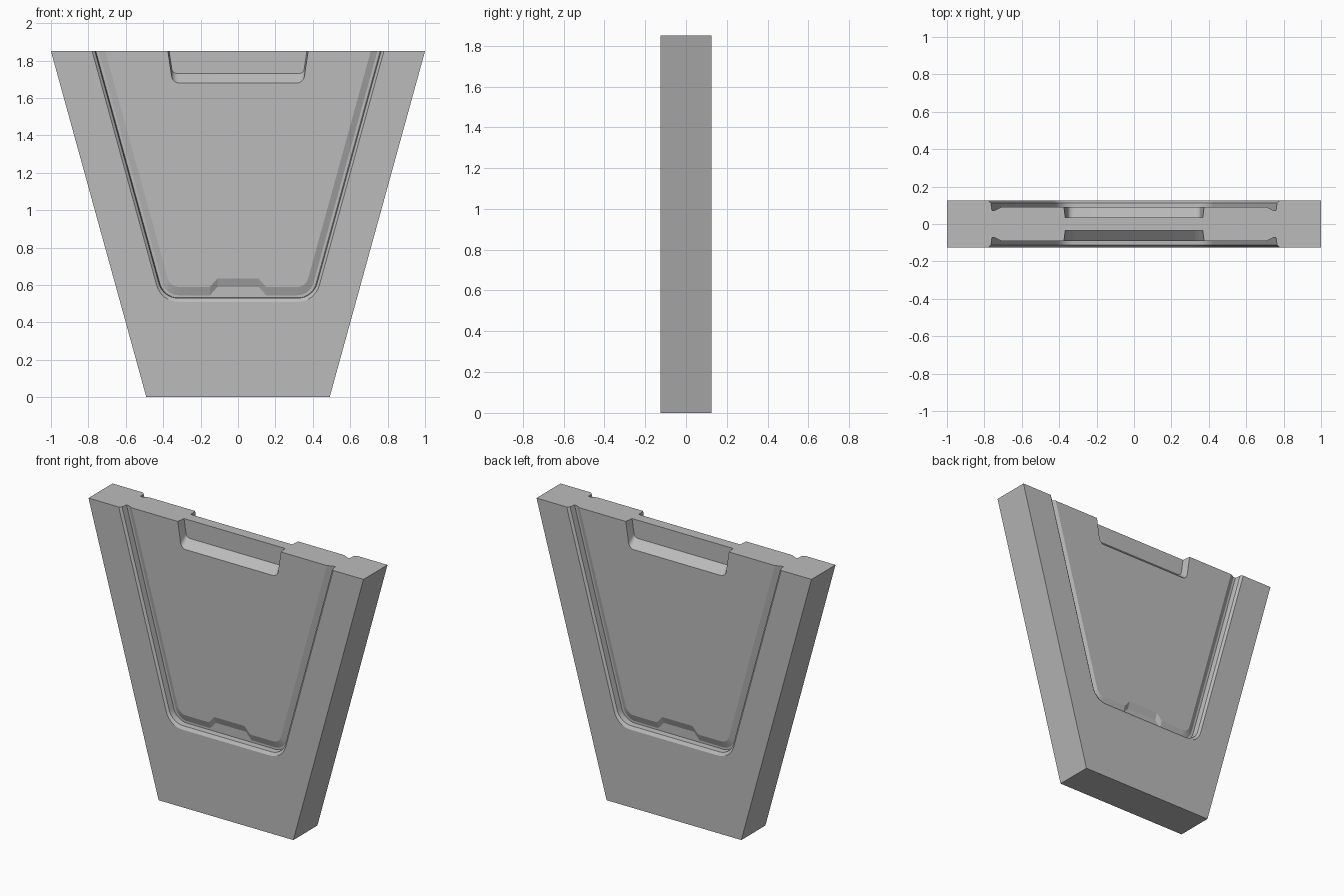
import bpy, bmesh, math

cube = bpy.data.objects.get("Cube")
if cube:
    bpy.data.objects.remove(cube)

HEIGHT = 1.85
DEPTH = 0.125
SLOPE = (1.0 - 0.49) / HEIGHT

grey = bpy.data.materials.new("plain grey")
grey.use_nodes = True
colour = (0.5, 0.5, 0.5, 1)
grey.diffuse_color = colour
grey.node_tree.nodes["Principled BSDF"].inputs["Base Color"].default_value = colour

bm = bmesh.new()


def half_u(top_x, bottom_z, radius, y, slope=SLOPE, bump=0.0, segments=8):
    """Right half of a rounded U: centre bottom, raised tab, corner, open top."""
    pts = [(0, bottom_z + bump), (0.11, bottom_z + bump), (0.15, bottom_z)]
    cz = bottom_z + radius
    cx = top_x - slope * (HEIGHT - cz) - radius * math.hypot(1, slope)
    end = -math.atan(slope)
    for i in range(segments + 1):
        a = -math.pi / 2 + (end + math.pi / 2) * i / segments
        pts.append((cx + radius * math.cos(a), cz + radius * math.sin(a)))
    pts.append((top_x, HEIGHT))
    return [bm.verts.new((x, y, z)) for x, z in pts]


def bridge(a, b):
    for i in range(len(a) - 1):
        bm.faces.new((a[i], a[i + 1], b[i + 1], b[i]))


# Outer wedge outline
outline = [bm.verts.new((x, -DEPTH, z)) for x, z in ((0, 0), (0.49, 0), (1, HEIGHT))]

# Chamfer, groove wall, groove floor and sloped panel edge
rings = [
    half_u(0.78, 0.51, 0.12, -DEPTH),
    half_u(0.765, 0.53, 0.105, -0.112),
    half_u(0.76, 0.532, 0.10, -0.073),
    half_u(0.745, 0.545, 0.09, -0.073, bump=0.045),
    half_u(0.71, 0.59, 0.06, -0.09, bump=0.045),
]
for a, b in zip(rings, rings[1:]):
    bridge(a, b)
face = bm.faces.new(outline + rings[0][::-1])

# Hand notch at the top of the panel
rim = half_u(0.375, 1.68, 0.04, -0.09, slope=0.15)
back = half_u(0.368, 1.73, 0.03, -0.035, slope=0.15)
bridge(rim, back)
bm.faces.new(rings[-1] + rim[::-1])
top_centre = bm.verts.new((0, -0.035, HEIGHT))
bm.faces.new(back + [top_centre])

# Base, side and top run back to the mid plane
edge = outline + [r[-1] for r in rings] + [rim[-1], back[-1], top_centre]
middle = [bm.verts.new((v.co.x, 0, v.co.z)) for v in edge]
bridge(edge, middle)

bmesh.ops.recalc_face_normals(bm, faces=bm.faces[:])
face.normal_update()
if face.normal.y > 0:
    bmesh.ops.reverse_faces(bm, faces=bm.faces[:])

mesh = bpy.data.meshes.new("wedge_block")
bm.to_mesh(mesh)
bm.free()
mesh.materials.append(grey)
block = bpy.data.objects.new("wedge_block", mesh)
bpy.context.collection.objects.link(block)

# Mirror left to right and front to back
mirror = block.modifiers.new("mirror", "MIRROR")
mirror.use_axis = (True, True, False)
mirror.merge_threshold = 0.0005

bpy.ops.object.select_all(action="DESELECT")
block.select_set(True)
bpy.context.view_layer.objects.active = block
bpy.ops.object.shade_smooth_by_angle(angle=math.radians(20))
